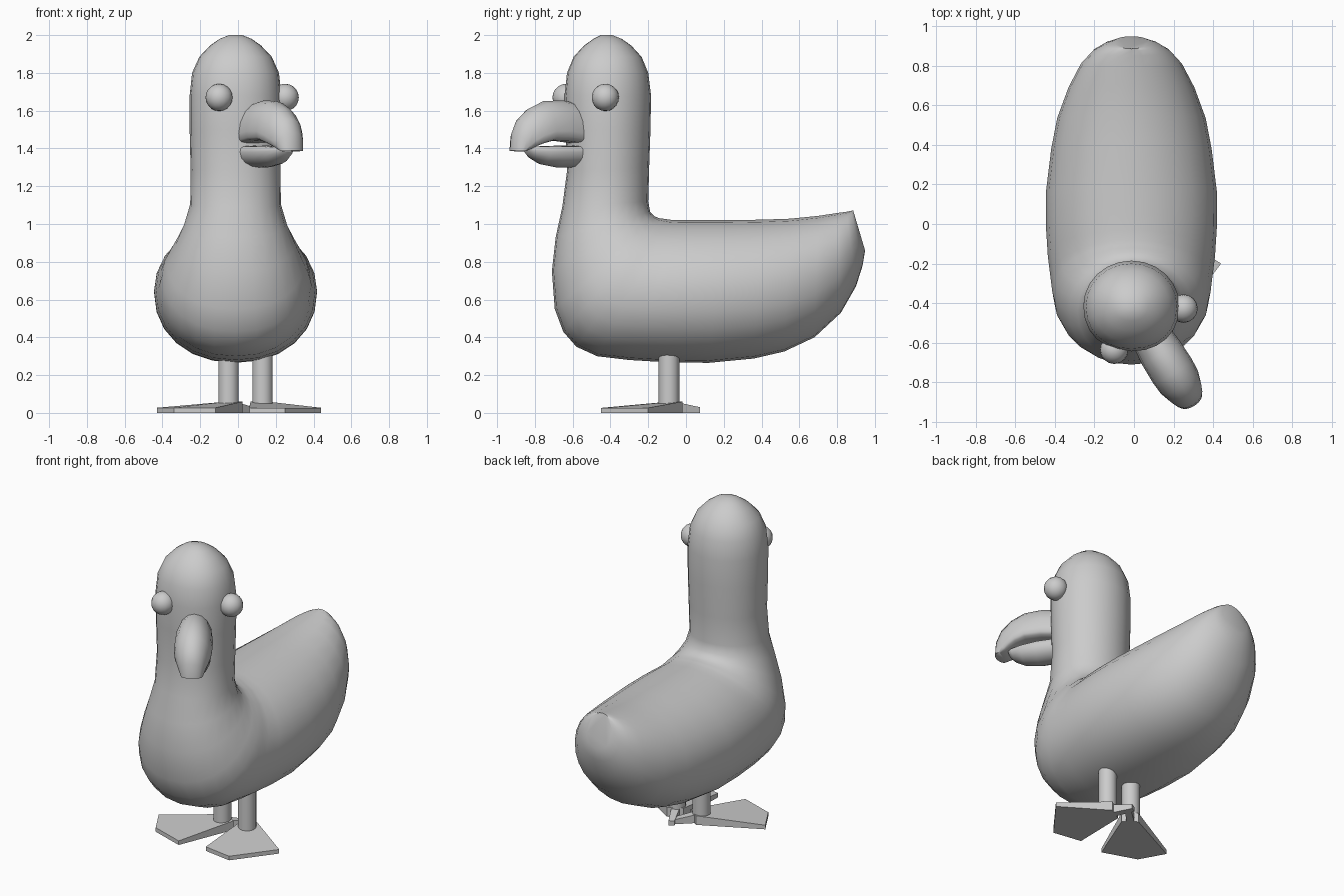
import bpy, bmesh
from math import sin, cos, pi, radians
from mathutils import Vector

if "Cube" in bpy.data.objects:
    bpy.data.objects.remove(bpy.data.objects["Cube"])


def finish(name, bm, angle=50):
    bmesh.ops.recalc_face_normals(bm, faces=bm.faces)
    mesh = bpy.data.meshes.new(name)
    bm.to_mesh(mesh)
    bm.free()
    ob = bpy.data.objects.new(name, mesh)
    bpy.context.collection.objects.link(ob)
    bpy.ops.object.select_all(action='DESELECT')
    ob.select_set(True)
    bpy.context.view_layer.objects.active = ob
    if angle:
        bpy.ops.object.shade_smooth_by_angle(angle=radians(angle))
    return ob


def loft(name, rings, origin, fwd, side, seg=20, mid=0.5, ea=2.0, eb=2.0):
    """Each ring: (s, z) of inner point, (s, z) of outer point, half width.
    mid is where the widest line sits; ea/eb square off the inner/outer half."""
    bm = bmesh.new()
    loops = []
    for sa, za, sb, zb, w in rings:
        a, b = Vector((sa, za)), Vector((sb, zb))
        c = a.lerp(b, mid)
        loop = []
        for i in range(seg):
            t = 2 * pi * i / seg
            e = 2 / (ea if cos(t) > 0 else eb)
            k, x = abs(cos(t)) ** e, abs(sin(t)) ** e * w * (1 if sin(t) > 0 else -1)
            p = c + ((a if cos(t) > 0 else b) - c) * k
            loop.append(bm.verts.new(origin + fwd * p.x + side * x + Vector((0, 0, p.y))))
        loops.append(loop)
    for l0, l1 in zip(loops, loops[1:]):
        for i in range(seg):
            j = (i + 1) % seg
            bm.faces.new((l0[i], l0[j], l1[j], l1[i]))
    bm.faces.new(loops[0])
    bm.faces.new(loops[-1])
    return finish(name, bm)


# Head, neck and body: one skin whose rings fan round the nape
upper = [
    (-.39, 2.0, -.45, 2.0, .035), (-.34, 1.98, -.49, 1.98, .085),
    (-.29, 1.945, -.54, 1.945, .135), (-.235, 1.885, -.595, 1.885, .192),
    (-.2, 1.8, -.63, 1.8, .23), (-.185, 1.68, -.643, 1.68, .243),
    (-.188, 1.5, -.637, 1.5, .243), (-.195, 1.3, -.63, 1.28, .238),
    (-.2, 1.12, -.655, 1.09, .24)]
lower = [
    (-.19, 1.065, -.69, .93, .272), (-.165, 1.04, -.71, .75, .315),
    (-.14, 1.03, -.695, .55, .362), (-.12, 1.028, -.65, .43, .388),
    (-.1, 1.025, -.58, .35, .4), (-.08, 1.022, -.47, .3, .408),
    (-.03, 1.02, -.3, .28, .422), (.05, 1.02, -.1, .268, .431),
    (.2, 1.02, .12, .265, .432), (.4, 1.023, .36, .288, .405),
    (.55, 1.028, .52, .325, .375), (.7, 1.043, .68, .4, .318),
    (.8, 1.058, .82, .53, .255), (.85, 1.065, .9, .67, .195),
    (.875, 1.07, .935, .78, .14), (.885, 1.072, .948, .86, .09)]
loft("body", upper + lower, Vector((-.013, 0, 0)), Vector((0, 1, 0)), Vector((1, 0, 0)),
     seg=24, eb=2.15)

# Bill, turned with the head
turn = radians(32)
fwd, side = Vector((sin(turn), -cos(turn), 0)), Vector((cos(turn), sin(turn), 0))
head = Vector((-.02, -.4, 0))
loft("upper_bill", [
    (.17, 1.63, .17, 1.42, .1), (.3, 1.655, .3, 1.437, .113),
    (.42, 1.65, .4, 1.44, .115), (.5, 1.615, .46, 1.425, .11),
    (.57, 1.555, .5, 1.41, .095), (.605, 1.48, .53, 1.395, .08),
    (.612, 1.388, .565, 1.385, .065)], head, fwd, side, seg=16, mid=.75, eb=4)
loft("lower_bill", [
    (.17, 1.415, .17, 1.3, .095), (.33, 1.415, .34, 1.3, .1),
    (.43, 1.412, .43, 1.315, .085), (.5, 1.41, .49, 1.345, .058),
    (.525, 1.405, .52, 1.375, .035)], head, fwd, side, seg=16, mid=.3, ea=4)

# Eyes
for name, x, y in (("left_eye", -.1, -.635), ("right_eye", .25, -.427)):
    bm = bmesh.new()
    bmesh.ops.create_uvsphere(bm, u_segments=16, v_segments=10, radius=.072)
    bmesh.ops.translate(bm, verts=bm.verts, vec=(x, y, 1.67))
    finish(name, bm)


def slab(bm, points):
    """Flat-bottomed plate from (x, y, top height) points."""
    low = [bm.verts.new((x, y, 0)) for x, y, z in points]
    top = [bm.verts.new((x, y, z)) for x, y, z in points]
    bm.faces.new(low)
    n = len(points)
    for i in range(n):
        j = (i + 1) % n
        bm.faces.new((low[i], low[j], top[j], top[i]))
    bm.faces.new(top)


# Legs and webbed feet with a small back toe
feet = (("left", Vector((-.05, -.09)), [(-.38, -.12), (-.29, -.28), (-.07, -.355)]),
        ("right", Vector((.13, -.09)), [(.31, -.11), (.12, -.36), (-.07, -.33)]))
for name, ankle, tips in feet:
    bm = bmesh.new()
    bmesh.ops.create_cone(bm, cap_ends=True, segments=14, radius1=.055, radius2=.055, depth=.34)
    bmesh.ops.translate(bm, verts=bm.verts, vec=(ankle.x, ankle.y, .2))
    finish(name + "_leg", bm)

    tips = [Vector(t) for t in tips]
    d = sum(tips, Vector((0, 0))).normalized()
    across = (tips[0] - tips[2]).normalized()
    heel = [-d * .05 - across * .05, -d * .05 + across * .05]
    bm = bmesh.new()
    slab(bm, [(*(ankle + p), .06) for p in heel] + [(*(ankle + p), .027) for p in tips])
    toe = [(-d * .04 - across * .025, .055), (-d * .17 - across * .018, .03),
           (-d * .17 + across * .018, .03), (-d * .04 + across * .025, .055)]
    slab(bm, [(*(ankle + p), z) for p, z in toe])
    finish(name + "_foot", bm, angle=0)
